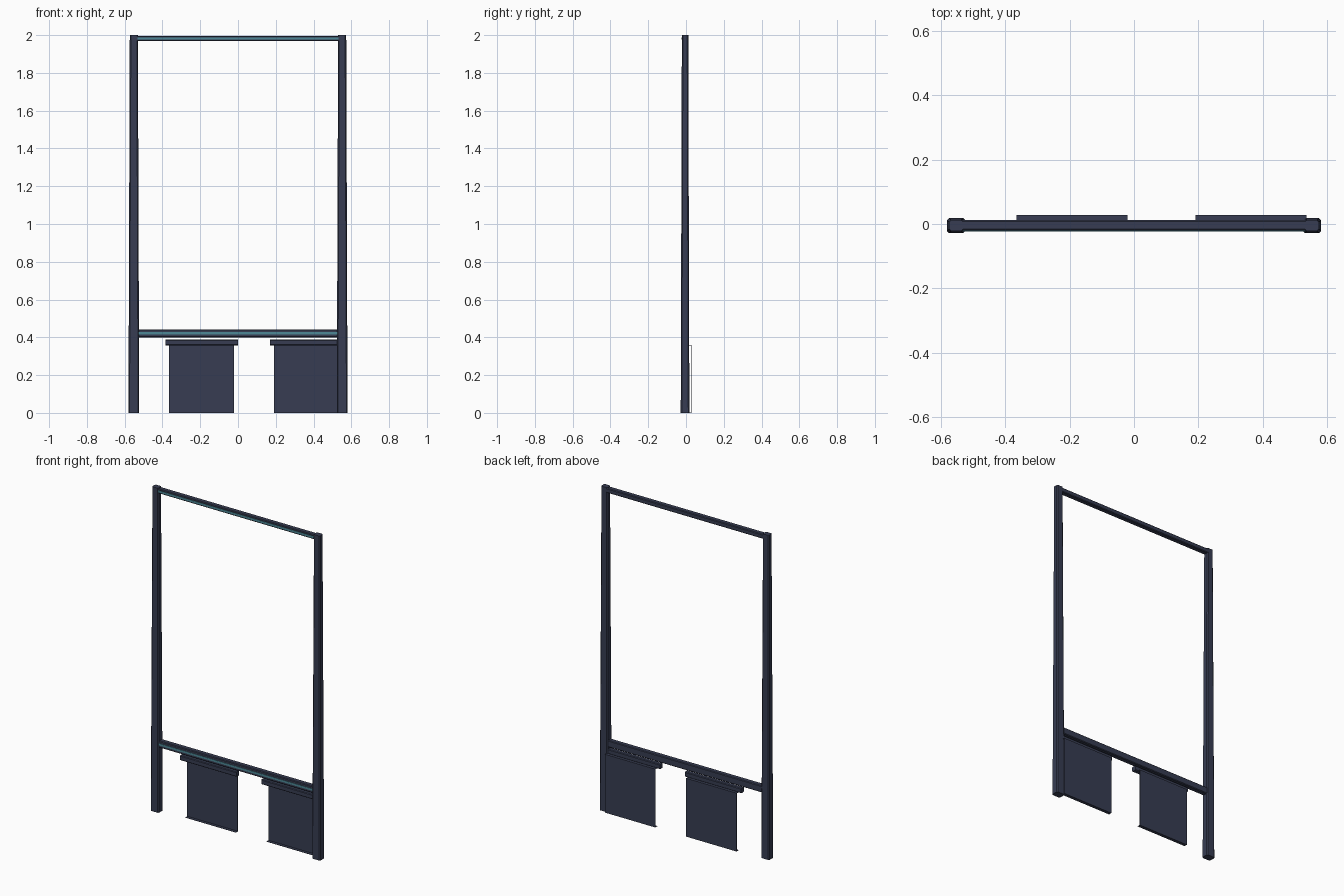
import bpy, bmesh

if "Cube" in bpy.data.objects:
    bpy.data.objects.remove(bpy.data.objects["Cube"])


def material(name, rgb):
    m = bpy.data.materials.new(name)
    m.diffuse_color = (*rgb, 1)
    m.use_nodes = True
    m.node_tree.nodes["Principled BSDF"].inputs["Base Color"].default_value = m.diffuse_color
    return m


SLATE = material("dark_slate", (0.038, 0.046, 0.084))
TEAL = material("teal", (0.075, 0.25, 0.31))


def finish(bm, name, mat):
    bmesh.ops.recalc_face_normals(bm, faces=bm.faces)
    me = bpy.data.meshes.new(name)
    bm.to_mesh(me)
    bm.free()
    me.materials.append(mat)
    ob = bpy.data.objects.new(name, me)
    bpy.context.collection.objects.link(ob)
    return ob


def box(name, x, y, z, mat, chamfer=0.0):
    """Box from (min, max) ranges, with optional chamfer of the edges along x."""
    bm = bmesh.new()
    bmesh.ops.create_cube(bm, size=1)
    for v in bm.verts:
        v.co = [r[0] if c < 0 else r[1] for c, r in zip(v.co, (x, y, z))]
    if chamfer:
        edges = [e for e in bm.edges
                 if abs(e.verts[0].co.x - e.verts[1].co.x) > 1e-4]
        bmesh.ops.bevel(bm, geom=edges, offset=chamfer, segments=1, affect='EDGES')
    return finish(bm, name, mat)


def octagon(hx, hy, c):
    return [(hx, -hy + c), (hx, hy - c), (hx - c, hy), (-hx + c, hy),
            (-hx, hy - c), (-hx, -hy + c), (-hx + c, -hy), (hx - c, -hy)]


def post(name, cx):
    """Slightly tapered upright with chamfered corners."""
    bm = bmesh.new()
    rings = []
    for z, hx, hy in ((0, 0.0285, 0.023), (2, 0.0215, 0.0170)):
        rings.append([bm.verts.new((cx + px, -0.005 + py, z))
                      for px, py in octagon(hx, hy, 0.006)])
    low, high = rings
    for i in range(8):
        j = (i + 1) % 8
        bm.faces.new((low[i], low[j], high[j], high[i]))
    bm.faces.new(low)
    bm.faces.new(high)
    return finish(bm, name, SLATE)


# Uprights
post("left_post", -0.5515)
post("right_post", 0.5515)

# Cross bars with a teal strip on the front
for name, z0, z1 in (("top_bar", 1.968, 1.996), ("lower_bar", 0.40, 0.442)):
    box(name, (-0.54, 0.54), (-0.020, 0.012), (z0, z1), SLATE, 0.004)
    mid = (z0 + z1) / 2
    box(name + "_strip", (-0.532, 0.532), (-0.0225, -0.019),
        (mid - 0.006, mid + 0.006), TEAL)

# Hanging panels: header rail, thin sheet, and folded top and bottom lips
for side, x0 in (("left", -0.365), ("right", 0.19)):
    x = (x0, x0 + 0.345)
    box(side + "_header", (x0 - 0.02, x0 + 0.365), (-0.016, 0.012),
        (0.358, 0.388), SLATE, 0.004)
    box(side + "_panel", x, (0.026, 0.028), (0, 0.36), SLATE)
    box(side + "_bottom_lip", x, (0.008, 0.027), (0, 0.002), SLATE)
    box(side + "_top_lip", x, (0.008, 0.027), (0.358, 0.36), SLATE)
